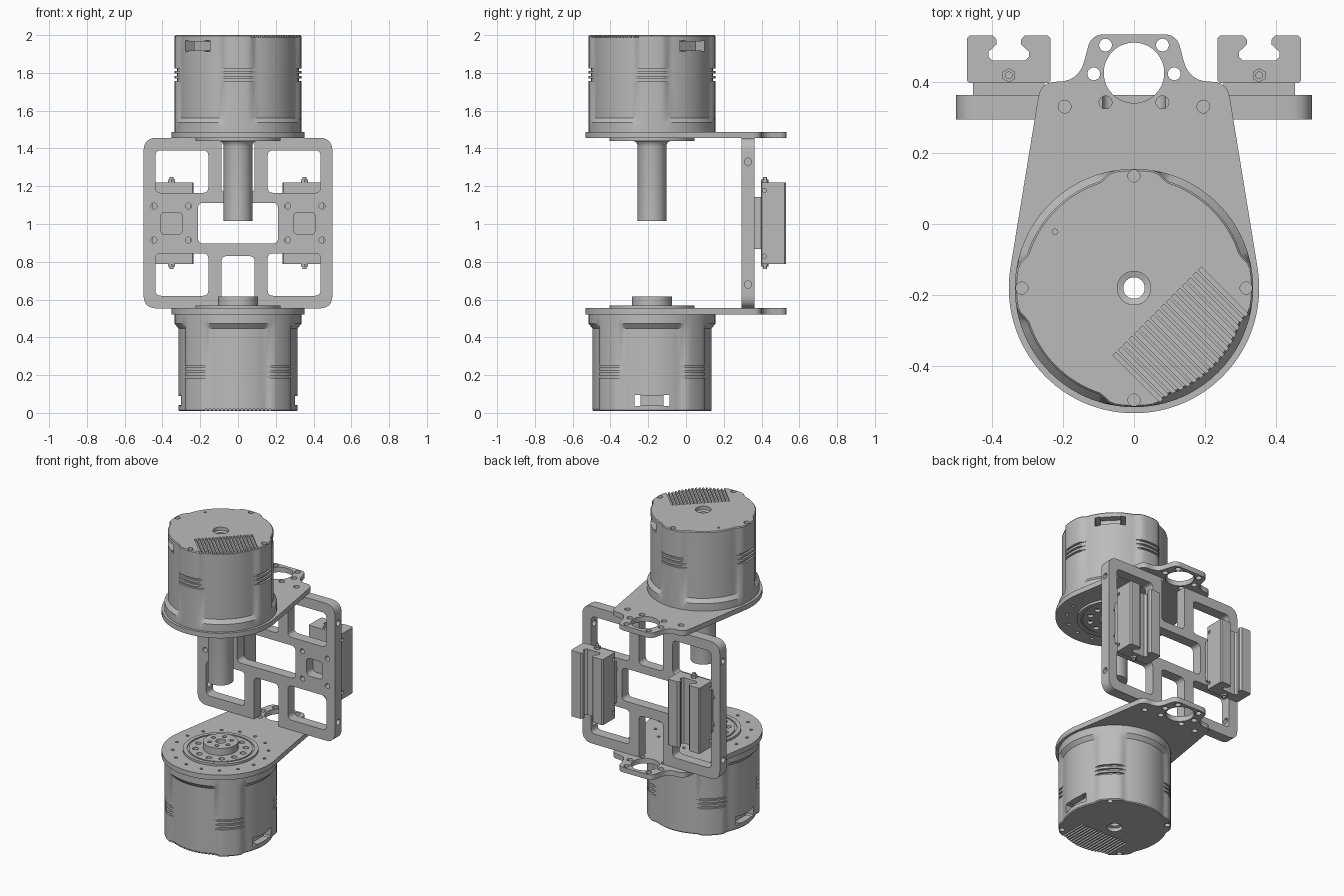
import bpy, bmesh
from math import sin, cos, pi, radians, atan2, degrees
from mathutils import Matrix, Vector

if "Cube" in bpy.data.objects:
    bpy.data.objects.remove(bpy.data.objects["Cube"], do_unlink=True)

grey = bpy.data.materials.new("machined_grey")
grey.use_nodes = True
grey.diffuse_color = (0.5, 0.5, 0.5, 1)
grey.node_tree.nodes["Principled BSDF"].inputs["Base Color"].default_value = (0.5, 0.5, 0.5, 1)
AXIS_Y = -0.18


def add(name, bm, matrix=Matrix()):
    """Turn a bmesh into a shaded object."""
    bmesh.ops.remove_doubles(bm, verts=bm.verts, dist=1e-5)
    bmesh.ops.transform(bm, matrix=matrix, verts=bm.verts)
    bmesh.ops.recalc_face_normals(bm, faces=bm.faces)
    mesh = bpy.data.meshes.new(name)
    bm.to_mesh(mesh)
    bm.free()
    mesh.materials.append(grey)
    obj = bpy.data.objects.new(name, mesh)
    bpy.context.collection.objects.link(obj)
    return obj


def activate(obj):
    bpy.ops.object.select_all(action='DESELECT')
    obj.select_set(True)
    bpy.context.view_layer.objects.active = obj


def smooth(obj):
    activate(obj)
    bpy.ops.object.shade_smooth_by_angle(angle=radians(30))


def cut(obj, bm, matrix=Matrix()):
    """Subtract everything in the bmesh from the object."""
    cutter = add("cutter", bm, matrix)
    mod = obj.modifiers.new("cut", 'BOOLEAN')
    mod.operation, mod.solver, mod.object, mod.use_self = 'DIFFERENCE', 'EXACT', cutter, True
    activate(obj)
    bpy.ops.object.modifier_apply(modifier=mod.name)
    bpy.data.objects.remove(cutter, do_unlink=True)


def box(bm, lo, hi, turn=Matrix()):
    lo, hi = Vector(lo), Vector(hi)
    m = turn @ Matrix.Translation((lo + hi) / 2) @ Matrix.Diagonal((*(hi - lo), 1))
    bmesh.ops.create_cube(bm, size=1, matrix=m)


def rod(bm, centre, r, depth, axis='Z', sides=20):
    turn = Matrix.Rotation(pi / 2, 4, 'Y') if axis == 'X' else Matrix()
    bmesh.ops.create_cone(bm, cap_ends=True, segments=sides, radius1=r, radius2=r,
                          depth=depth, matrix=Matrix.Translation(centre) @ turn)


def turned(name, profile, matrix, steps=120):
    """Closed ring profile of (lug radius, recess radius, height)."""
    bm = bmesh.new()
    rings = []
    for lug, recess, h in profile:
        ring = []
        for i in range(steps):
            a = 360 * i / steps
            off = abs((a + 45) % 90 - 45)
            r = recess + (lug - recess) * max(0, min(1, (17 - off) / 6))
            ring.append(bm.verts.new((r * cos(radians(a)), r * sin(radians(a)), h)))
        rings.append(ring)
    for k, ring in enumerate(rings):
        nxt = rings[(k + 1) % len(rings)]
        for i in range(steps):
            j = (i + 1) % steps
            bm.faces.new((ring[i], ring[j], nxt[j], nxt[i]))
    return add(name, bm, matrix)


def circle(x, y, r, n=24):
    return [(x + r * cos(2 * pi * i / n), y + r * sin(2 * pi * i / n)) for i in range(n)]


def rounded(points, n=6):
    """Round each (x, y, radius) corner of a polygon."""
    out = []
    for i, (x, y, r) in enumerate(points):
        p = Vector((x, y))
        a = (Vector(points[i - 1][:2]) - p).normalized() * r
        b = (Vector(points[(i + 1) % len(points)][:2]) - p).normalized() * r
        if r == 0:
            out.append((x, y))
            continue
        for k in range(n + 1):
            t = k / n
            out.append(tuple(p + a * (1 - t) ** 2 + b * t ** 2))
    return out


def window(x0, x1, y0, y1, r=0.03):
    return rounded([(x0, y0, r), (x1, y0, r), (x1, y1, r), (x0, y1, r)])


def prism(name, loops, thickness, matrix):
    """Extrude an outline with holes, centred on its own plane."""
    curve = bpy.data.curves.new(name, 'CURVE')
    curve.dimensions, curve.fill_mode, curve.extrude = '2D', 'BOTH', thickness / 2
    for loop in loops:
        s = curve.splines.new('POLY')
        s.points.add(len(loop) - 1)
        for p, (x, y) in zip(s.points, loop):
            p.co = (x, y, 0, 1)
        s.use_cyclic_u = True
    temp = bpy.data.objects.new("temp", curve)
    bpy.context.collection.objects.link(temp)
    mesh = bpy.data.meshes.new_from_object(temp.evaluated_get(bpy.context.evaluated_depsgraph_get()))
    bm = bmesh.new()
    bm.from_mesh(mesh)
    bpy.data.objects.remove(temp, do_unlink=True)
    return add(name, bm, matrix)


def motor(prefix, matrix, nose):
    # Housing with four lugs, grooved bands and a central bore
    prof = [(0.03, 0.03, 0), (0.335, 0.335, 0), (0.335, 0.335, 0.05), (0.335, 0.315, 0.075)]
    for g in (0.27, 0.297, 0.324):
        prof += [(0.335, 0.315, g), (0.322, 0.315, g), (0.322, 0.315, g + 0.012), (0.335, 0.315, g + 0.012)]
    prof += [(0.335, 0.315, 0.507), (0.33, 0.31, 0.513), (0.047, 0.047, 0.513),
             (0.047, 0.047, 0.49), (0.03, 0.03, 0.485)]
    body = turned(prefix + "_motor_housing", prof, matrix)
    # Cooling slots, cable windows and lug screw holes
    bm = bmesh.new()
    vent = Matrix.Rotation(radians(-45), 4, 'Z')
    for i in range(17):
        y = (i - 8) * 0.0212
        box(bm, (0.092, y - 0.006, 0.501), (0.4, y + 0.006, 0.53), vent)
    port = Matrix.Rotation(radians(45), 4, 'Z')
    for s in (-1, 1):
        lo, hi = sorted((s * 0.06, s * 0.092))
        box(bm, (-0.4, lo, 0.427), (0.4, hi, 0.485), port)
        lo, hi = sorted((s * 0.27, s * 0.4))
        box(bm, (lo, -0.075, 0.432), (hi, 0.075, 0.48), port)
    for k in range(4):
        a = k * pi / 2
        rod(bm, (0.315 * cos(a), 0.315 * sin(a), 0.51), 0.017, 0.05)
    rod(bm, (-0.222, 0.158, 0.51), 0.008, 0.03, sides=12)
    cut(body, bm, matrix)
    smooth(body)
    # Rotor flange with its shaft or hub
    rotor_prof = [(0.03, 0.001), (0.195, 0.001), (0.195, -0.032), (0.225, -0.032), (0.225, -0.047),
                  (0.2, -0.047), (0.2, -0.04), (0.19, -0.04), (0.19, -0.047)] + nose
    rotor = turned(prefix + "_rotor", [(r, r, h) for r, h in rotor_prof], matrix)
    bm = bmesh.new()
    for k in range(12):
        a = k * pi / 6 + 0.13
        rod(bm, (0.15 * cos(a), 0.15 * sin(a), -0.045), 0.018, 0.03, sides=16)
    if prefix == "lower":
        for k in range(6):
            a = k * pi / 3
            rod(bm, (0.067 * cos(a), 0.067 * sin(a), -0.09), 0.013, 0.04, sides=16)
    cut(rotor, bm, matrix)
    smooth(rotor)


shaft = [(0.1, -0.047), (0.087, -0.052), (0.079, -0.062), (0.076, -0.077), (0.076, -0.472), (0.03, -0.472)]
hub = [(0.105, -0.047), (0.105, -0.093), (0.03, -0.093)]
motor("upper", Matrix.Translation((0, AXIS_Y, 1.487)), shaft)
motor("lower", Matrix.Translation((0, AXIS_Y, 0.522)) @ Matrix.Rotation(radians(-135), 4, 'Z')
      @ Matrix.Rotation(pi, 4, 'X'), hub)

# Mounting plates: round under the motor, tapering to a holed tab at the back
arc = [(0.352 * cos(radians(a)), AXIS_Y + 0.352 * sin(radians(a)), 0) for a in range(-189, 10, 3)]
tab = [(0.262, 0.40, 0.045), (0.155, 0.40, 0.06), (0.12, 0.533, 0.035)]
outline = rounded(arc + tab + [(-x, y, r) for x, y, r in reversed(tab)])
holes = [circle(0, AXIS_Y, 0.2, 64), circle(0, 0.425, 0.085, 48)]
for s in (-1, 1):
    holes += [circle(s * x, y, 0.018) for x, y in ((0.08, 0.503), (0.113, 0.422), (0.08, 0.342), (0.195, 0.33))]
for k in range(16):
    a = (k + 0.5) * pi / 8
    holes.append(circle(0.285 * cos(a), AXIS_Y + 0.285 * sin(a), 0.01, 12))
for name, z in (("upper_plate", 1.471), ("lower_plate", 0.538)):
    smooth(prism(name, [outline] + holes, 0.033, Matrix.Translation((0, 0, z))))

# Back frame, notched at the middle of its top and bottom edges
lo, hi = 0.553, 1.456
right = [(0.088, lo, 0), (0.5, lo, 0.07), (0.5, hi, 0.07), (0.088, hi, 0), (0.088, 1.165, 0.03)]
left = [(-x, z, r) for x, z, r in reversed(right)]
frame_loops = [rounded([(0.088, 0.83, 0.03)] + right + left + [(-0.088, 0.83, 0.03)]),
               window(-0.212, 0.212, 0.897, 1.112)]
for s in (-1, 1):
    a, b = sorted((s * 0.157, s * 0.437))
    frame_loops += [window(a, b, 1.165, 1.39), window(a, b, 0.62, 0.845)]
    a, b = sorted((s * 0.293, s * 0.411))
    frame_loops.append(window(a, b, 0.945, 1.062))
    frame_loops += [circle(s * x, z, 0.016, 16) for x in (0.263, 0.445) for z in (0.915, 1.095)]
frame = prism("back_frame", frame_loops, 0.069,
              Matrix.Translation((0, 0.328, 0)) @ Matrix.Rotation(pi / 2, 4, 'X'))
bm = bmesh.new()
for s in (-1, 1):
    for z in (0.68, 1.33):
        rod(bm, (s * 0.47, 0.328, z), 0.019, 0.15, 'X')
cut(frame, bm)
smooth(frame)

# Slide carriages with a keyed channel, foot block and hex bolt
half = [(0.112, 0.397), (0.117, 0.403), (0.117, 0.522), (0.110, 0.53), (0.045, 0.53), (0.034, 0.518),
        (0.034, 0.505), (0.057, 0.484), (0.057, 0.470), (0.045, 0.459)]
channel = half + [(-x, y) for x, y in reversed(half)]
for side, x in (("left", 0.352), ("right", -0.352)):
    block = prism(side + "_carriage", [channel], 0.432, Matrix.Translation((x, 0, 1.004)))
    bm = bmesh.new()
    for s in (-1, 1):
        for z in (0.83, 1.178):
            rod(bm, (x + s * 0.117, 0.416, z), 0.011, 0.03, 'X', 12)
    cut(block, bm)
    smooth(block)
    bm = bmesh.new()
    box(bm, (x - 0.1, 0.36, 0.868), (x + 0.1, 0.4, 1.143))
    add(side + "_carriage_foot", bm)
    bm = bmesh.new()
    rod(bm, (x, 0.418, 1.006), 0.02, 0.46, sides=6)
    rod(bm, (x, 0.418, 1.006), 0.011, 0.486, sides=12)
    add(side + "_carriage_bolt", bm)
